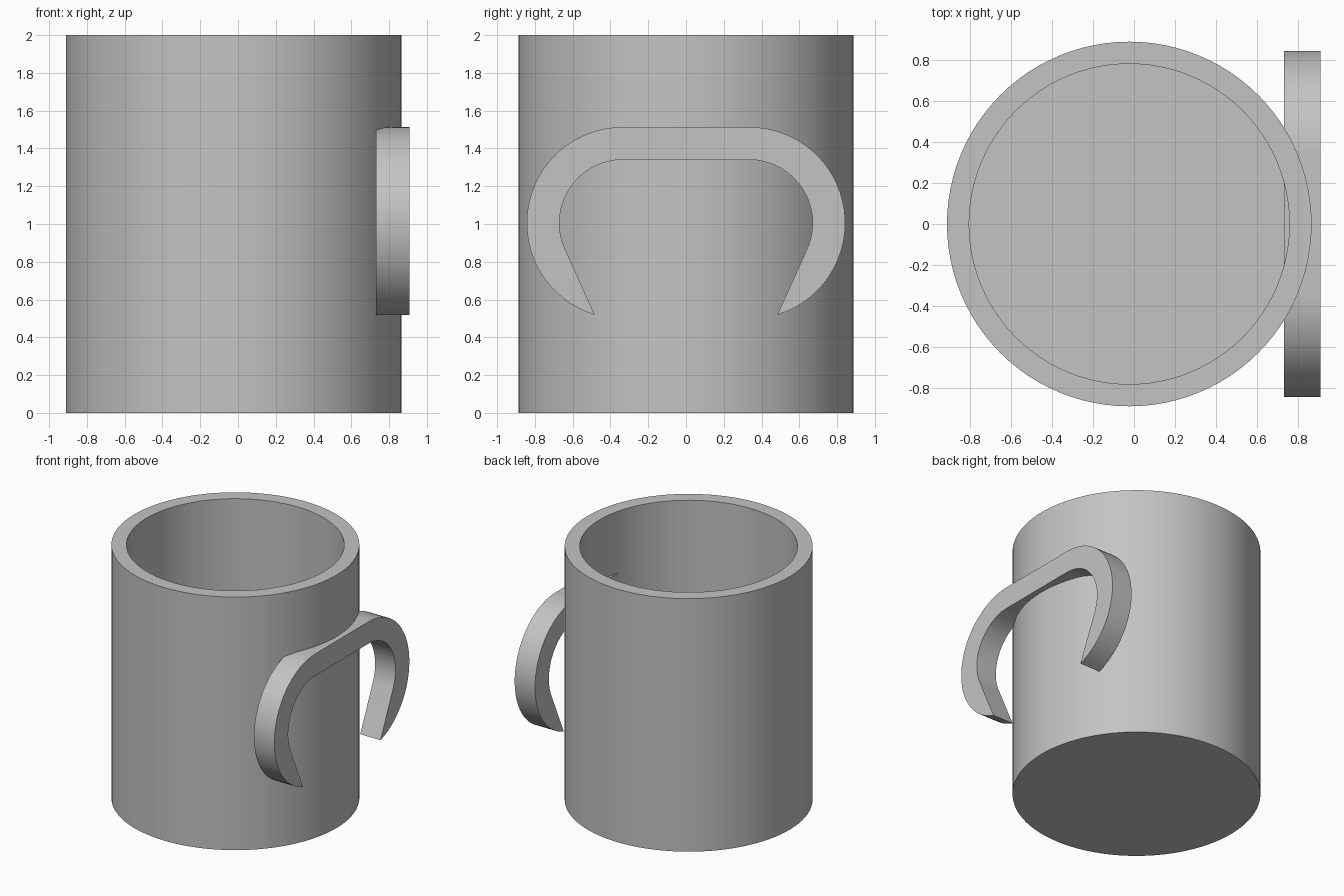
import bpy, bmesh, math

cube = bpy.data.objects.get("Cube")
if cube:
    bpy.data.objects.remove(cube)

grey = bpy.data.materials.new("plain grey")
grey.use_nodes = True
COLOUR = (0.55, 0.55, 0.55, 1)
grey.diffuse_color = COLOUR
grey.node_tree.nodes["Principled BSDF"].inputs["Base Color"].default_value = COLOUR


def finish(name, bm):
    """Turn a bmesh into a smooth-shaded object with sharp edges kept."""
    bmesh.ops.recalc_face_normals(bm, faces=bm.faces)
    mesh = bpy.data.meshes.new(name)
    bm.to_mesh(mesh)
    bm.free()
    mesh.materials.append(grey)
    obj = bpy.data.objects.new(name, mesh)
    bpy.context.collection.objects.link(obj)
    bpy.ops.object.select_all(action="DESELECT")
    obj.select_set(True)
    bpy.context.view_layer.objects.active = obj
    bpy.ops.object.shade_smooth_by_angle(angle=math.radians(30))
    return obj


# Cup body: rings joined from the underside, up the wall and down inside
CENTRE_X, OUTER, INNER, FLOOR, HEIGHT, SIDES = -0.023, 0.888, 0.78, 0.11, 2.0, 96
bm = bmesh.new()
rings = []
for radius, z in ((OUTER, 0), (OUTER, HEIGHT), (INNER, HEIGHT), (INNER, FLOOR)):
    angles = [math.tau * i / SIDES for i in range(SIDES)]
    rings.append([bm.verts.new((CENTRE_X + radius * math.cos(a),
                                radius * math.sin(a), z)) for a in angles])
for low, high in zip(rings, rings[1:]):
    for i in range(SIDES):
        j = (i + 1) % SIDES
        bm.faces.new((low[i], low[j], high[j], high[i]))
bm.faces.new(rings[0])
bm.faces.new(rings[-1])
finish("cup_body", bm)


# Handle: a hooked band, thick on top and tapering to two pointed tips
ARC_Y, ARC_Z, BIG, SMALL = 0.335, 1.005, 0.508, 0.335
X_IN, X_OUT, STEPS = 0.73, 0.908, 32


def arc(radius, end_degrees):
    """Points from the top of the bend down to the given angle."""
    turn = [math.radians(90 + (end_degrees - 90) * i / STEPS) for i in range(STEPS + 1)]
    return [(ARC_Y + radius * math.cos(a), ARC_Z + radius * math.sin(a)) for a in turn]


outer_half = arc(BIG, -73)
inner_half = arc(SMALL, -23.6)
# Straight inner edge runs from the small arc to the tip, so repeat the tip
inner_half += [outer_half[-1]]
right_half = outer_half + inner_half[-2::-1]
profile = right_half + [(-y, z) for y, z in reversed(right_half)]

bm = bmesh.new()
face = bm.faces.new([bm.verts.new((X_IN, y, z)) for y, z in profile])
result = bmesh.ops.extrude_face_region(bm, geom=[face], use_keep_orig=True)
moved = [v for v in result["geom"] if isinstance(v, bmesh.types.BMVert)]
bmesh.ops.translate(bm, verts=moved, vec=(X_OUT - X_IN, 0, 0))
finish("handle", bm)
